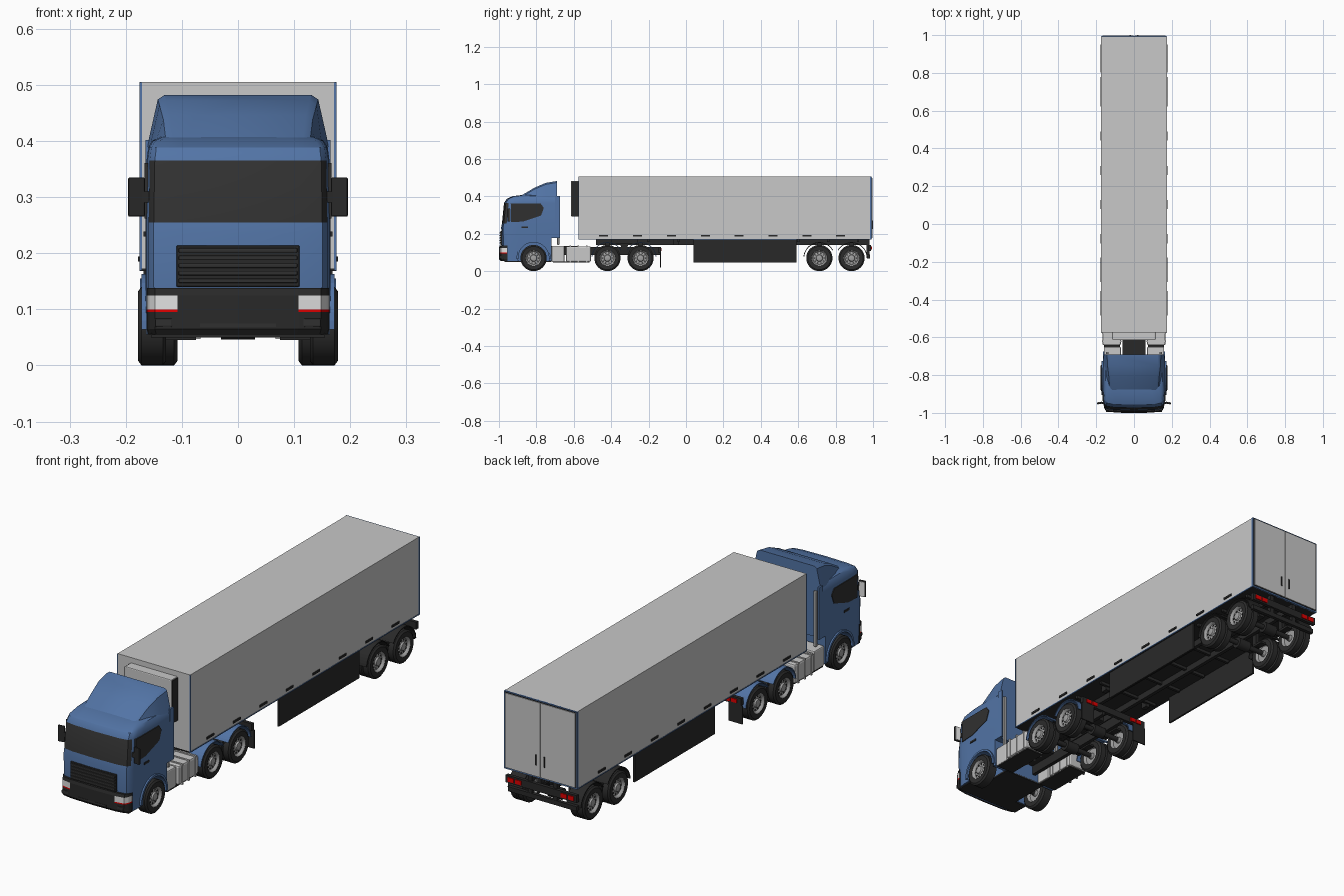
import bpy, bmesh, math
from math import cos, sin, radians, pi

if "Cube" in bpy.data.objects:
    bpy.data.objects.remove(bpy.data.objects["Cube"])


def mat(name, r, g, b):
    m = bpy.data.materials.new(name)
    m.diffuse_color = (r, g, b, 1)
    m.use_nodes = True
    m.node_tree.nodes["Principled BSDF"].inputs["Base Color"].default_value = m.diffuse_color
    return m


BLUE = mat("cab_blue", 0.085, 0.175, 0.38)
GREY = mat("trailer_grey", 0.58, 0.58, 0.58)
DARK = mat("dark_trim", 0.022, 0.022, 0.022)
GLASS = mat("dark_glass", 0.03, 0.03, 0.03)
TYRE = mat("tyre_black", 0.025, 0.025, 0.025)
METAL = mat("rim_metal", 0.36, 0.36, 0.36)
LAMP = mat("lamp_white", 0.75, 0.75, 0.75)
RED = mat("lamp_red", 0.75, 0.0, 0.0)


def finish(name, bm, mats, smooth=False):
    bmesh.ops.recalc_face_normals(bm, faces=bm.faces)
    me = bpy.data.meshes.new(name)
    bm.to_mesh(me)
    bm.free()
    for m in mats:
        me.materials.append(m)
    o = bpy.data.objects.new(name, me)
    bpy.context.collection.objects.link(o)
    if smooth:
        smooth_obj(o)
    return o


def activate(o):
    bpy.ops.object.select_all(action='DESELECT')
    o.select_set(True)
    bpy.context.view_layer.objects.active = o


def smooth_obj(o):
    activate(o)
    bpy.ops.object.shade_smooth_by_angle(angle=radians(32))


def box(name, x, y, z, m, bevel=0):
    bm = bmesh.new()
    bmesh.ops.create_cube(bm, size=1)
    for v in bm.verts:
        v.co = [(a[0] + a[1]) / 2 + c * abs(a[1] - a[0]) for a, c in zip((x, y, z), v.co)]
    if bevel:
        bmesh.ops.bevel(bm, geom=bm.edges[:], offset=bevel, segments=2, affect='EDGES', profile=0.5)
    return finish(name, bm, [m])


def pair(name, x, y, z, m, bevel=0):
    box(name + "_right", x, y, z, m, bevel)
    box(name + "_left", (-x[1], -x[0]), y, z, m, bevel)


def prism(name, pts, x0, x1, m):
    # side profile in (y, z), extruded along x
    bm = bmesh.new()
    f = bm.faces.new([bm.verts.new((x0, y, z)) for y, z in pts])
    r = bmesh.ops.extrude_face_region(bm, geom=[f])
    bmesh.ops.translate(bm, verts=[v for v in r['geom'] if isinstance(v, bmesh.types.BMVert)], vec=(x1 - x0, 0, 0))
    return finish(name, bm, [m])


def bridge(bm, rings, rule=lambda i, j: 0):
    n = len(rings[0])
    for i in range(len(rings) - 1):
        for j in range(n):
            k = (j + 1) % n
            f = bm.faces.new((rings[i][j], rings[i][k], rings[i + 1][k], rings[i + 1][j]))
            f.material_index = rule(i, j)
    bm.faces.new(rings[0]).material_index = rule(0, -1)
    bm.faces.new(rings[-1]).material_index = rule(len(rings) - 2, -1)


def lathe(bm, prof, idx, seg=36, cy=0, cz=0):
    # profile of (x, radius) turned about the x axis
    rings = [[bm.verts.new((x, cy + r * cos(2 * pi * k / seg), cz + r * sin(2 * pi * k / seg)))
              for k in range(seg)] for x, r in prof]
    bridge(bm, rings, lambda i, j: idx[i])


def rod(name, x0, x1, r, y, z, m, seg=20):
    bm = bmesh.new()
    lathe(bm, [(x0, r), (x1, r)], [0], seg, y, z)
    return finish(name, bm, [m], True)


# rounded-nose plan section used by the cab and bumper
NOSE = [(1, .09), (.99, .05), (.965, .025), (.91, .01), (.66, .003), (0, 0)]


def nose_loft(name, levels, mats, rule):
    bm = bmesh.new()
    rings = []
    for z, yf, yb, w in levels:
        half = [(w, yb)] + [(w * fx, min(yf + dy, yb - .001)) for fx, dy in NOSE]
        ring = half + [(-x, y) for x, y in half[-2::-1]]
        rings.append([bm.verts.new((x, y, z)) for x, y in ring])
    bridge(bm, rings, rule)
    return finish(name, bm, mats)


# cab shell with wrapped windscreen
cab = nose_loft("cab_shell", [
    (.055, -.982, -.69, .163), (.14, -.986, -.69, .165), (.235, -.988, -.69, .165),
    (.255, -.984, -.69, .165), (.365, -.973, -.69, .163), (.388, -.957, -.69, .16),
    (.401, -.925, -.69, .152), (.409, -.86, -.69, .135)], [BLUE, GLASS],
    lambda i, j: 1 if i == 3 and 3 <= j <= 8 else 0)
cutters = [rod("arch_cutter", -.3, -.1, .083, -.815, .072, BLUE, 40),
           rod("arch_cutter", .1, .3, .083, -.815, .072, BLUE, 40),
           box("rear_cutter", (-.3, .3), (-.72, -.5), (0, .177), BLUE)]
for c in cutters:
    activate(cab)
    b = cab.modifiers.new("cut", 'BOOLEAN')
    b.operation, b.object, b.solver = 'DIFFERENCE', c, 'EXACT'
    bpy.ops.object.modifier_apply(modifier="cut")
    bpy.data.objects.remove(c)
smooth_obj(cab)

# roof air deflector, lofted front to back
bm = bmesh.new()
rings = [[bm.verts.new((sx * x, y, z)) for sx, x, z in
          ((1, bw, .39), (1, tw, zt - .008), (1, tw - .012, zt), (-1, tw - .012, zt), (-1, tw, zt - .008), (-1, bw, .39))]
         for y, bw, tw, zt in ((-.88, .135, .128, .405), (-.81, .15, .133, .446), (-.75, .157, .14, .472), (-.69, .162, .143, .482))]
bridge(bm, rings)
finish("roof_deflector", bm, [BLUE], True)

# bumper with headlamps and red strips
nose_loft("front_bumper", [(.055, -.992, -.955, .16), (.065, -1, -.955, .163), (.095, -1, -.955, .163),
                           (.1, -1, -.955, .163), (.125, -1, -.955, .163), (.138, -.996, -.955, .163)],
          [DARK, LAMP, RED],
          lambda i, j: (2 if i == 2 else 1) if i in (2, 3) and j in (1, 2, 3, 4, 7, 8, 9, 10) else 0)
box("bumper_slot", (-.068, .068), (-1, -.99), (.068, .075), GLASS)
pair("fog_lamp", (.116, .148), (-.9965, -.98), (.068, .084), GLASS, .003)
box("grille", (-.11, .11), (-.992, -.97), (.14, .214), DARK, .003)
for k in range(5):
    box("grille_slat", (-.106, .106), (-.996, -.985), (.147 + k * .0135, .155 + k * .0135), GLASS, .002)
box("cab_floor", (-.1, .1), (-.97, -.72), (.05, .058), DARK)
box("cab_front_floor", (-.155, .155), (-.97, -.9), (.05, .058), DARK)

# cab side details
for s, side in ((1, "right"), (-1, "left")):
    prism("side_window_" + side, [(-.935, .262), (-.937, .361), (-.777, .361), (-.76, .338), (-.775, .297), (-.87, .265)],
          s * .16, s * .1667, GLASS)
    a = [radians(t) for t in range(-5, 186, 10)]
    prism("arch_lip_" + side, [(-.815 + .091 * cos(t), .072 + .091 * sin(t)) for t in a] +
          [(-.815 + .082 * cos(t), .072 + .082 * sin(t)) for t in reversed(a)], s * .155, s * .172, BLUE)
    m = box("mirror_" + side, (-.015, .015), (-.005, .004), (-.035, .035), DARK, .003)
    m.location, m.rotation_euler = (s * .181, -.948, .3), (0, 0, s * -.15)
    g = box("mirror_glass_" + side, (-.012, .012), (.004, .006), (-.031, .031), LAMP)
    g.location, g.rotation_euler = m.location, m.rotation_euler
pair("mirror_arm", (.155, .17), (-.952, -.942), (.29, .31), DARK)
pair("door_handle", (.16, .168), (-.88, -.845), (.23, .239), DARK)
pair("side_fairing", (.157, .165), (-.7, -.675), (.177, .402), BLUE)
pair("rear_pipe", (.135, .148), (-.689, -.677), (.14, .38), METAL, .003)

# tractor frame, tanks and steps
pair("tractor_rail", (.042, .058), (-.95, -.14), (.085, .13), DARK)
box("frame_deck", (-.062, .062), (-.72, -.58), (.125, .135), DARK)
pair("step_box", (.07, .16), (-.718, -.65), (.05, .135), GREY, .005)
pair("fuel_tank", (.07, .167), (-.642, -.508), (.05, .133), GREY, .008)
for y in (-.62, -.575, -.53):
    pair("tank_strap", (.067, .17), (y - .004, y + .004), (.047, .136), GREY)
pair("tank_underside", (.075, .158), (-.71, -.515), (.045, .052), DARK)
rod("coupling_plate", -.06, .06, .02, -.33, .142, DARK)
box("coupling_table", (-.08, .08), (-.4, -.26), (.145, .17), DARK)
box("tractor_tail_bar", (-.17, .17), (-.15, -.135), (.1, .13), DARK)
for x in (.092, .124):
    pair("tractor_tail_lamp", (x, x + .026), (-.14, -.131), (.107, .123), RED)
pair("mud_flap", (.108, .175), (-.14, -.135), (.02, .1), DARK)


# wheels
def wheel(name, w):
    bm = bmesh.new()
    m = w / 2
    prof = [(0, .012), (.012, .014), (.012, .036), (0, .042), (0, .062), (.006, .07)]
    idx = [1, 1, 1, 0, 0]
    if w > .06:
        prof += [(m - .004, .07), (m - .002, .056), (m + .002, .056), (m + .004, .07)]
        idx += [0] * 4
    prof += [(w - .006, .07), (w, .062), (w - .001, .042), (w - .004, .038), (w - .012, .034),
             (w - .01, .019), (w - .003, .016), (w - .001, .006)]
    idx += [0, 0, 0, 1, 1, 1, 1, 1]
    lathe(bm, prof, idx)
    for k in range(10):
        t = 2 * pi * k / 10
        lathe(bm, [(w - .013, .004), (w - .0095, .004)], [0], 8, .0275 * cos(t), .0275 * sin(t))
    return finish(name, bm, [TYRE, METAL], True)


for y, w in ((-.815, .05), (-.42, .07), (-.243, .07), (.713, .07), (.885, .07)):
    for s, side in ((1, "right"), (-1, "left")):
        o = wheel("wheel_" + side, w)
        o.location = (s * (.178 - w), y, .07)
        o.rotation_euler.z = 0 if s > 0 else pi
    rod("axle", -.13, .13, .011, y, .07, DARK)
    if w > .06:
        rod("axle_housing", -.03, .03, .024, y, .07, DARK)
        pair("spring_mount", (.062, .09), (y - .05, y + .05), (.082, .092), DARK)
        pair("spring_hanger", (.066, .082), (y - .012, y + .012), (.08, .15), DARK)

# mudguards
for y, m, name, r in ((-.42, BLUE, "drive", .081), (-.243, BLUE, "drive", .081),
                      (.713, DARK, "trailer", .081), (.885, DARK, "trailer", .081)):
    first = y in (-.42, .713)
    a = [radians(t) for t in (range(30, 176, 8) if first else range(6, 152, 8))]
    for s in (1, -1):
        prism(name + "_mudguard", [(y + (r + .004) * cos(t), .07 + (r + .004) * sin(t)) for t in a] +
              [(y + r * cos(t), .07 + r * sin(t)) for t in reversed(a)], s * .105, s * .175, m)

# trailer body
box("trailer_box", (-.174, .174), (-.575, .99), (.173, .505), GREY)
box("trailer_floor", (-.172, .172), (-.573, .988), (.168, .174), DARK)
pair("front_corner_trim", (.171, .1755), (-.576, -.571), (.17, .504), BLUE)
pair("bottom_trim", (.172, .1755), (-.575, .99), (.169, .173), BLUE)
box("rear_frame", (-.1755, .1755), (.985, .993), (.168, .505), BLUE)
box("door_seal", (-.171, .171), (.99, .9945), (.174, .501), DARK)
pair("rear_door", (.0015, .168), (.99, .9975), (.177, .498), GREY)
pair("door_latch", (.017, .023), (.995, 1), (.225, .27), DARK)
for k in range(8):
    y = -.44 + k * .181
    pair("side_marker", (.17, .178), (y - .024, y + .024), (.185, .194), DARK)

# cooling unit on the trailer front
box("cooling_unit", (-.112, .112), (-.615, -.57), (.295, .482), GREY, .004)
pair("cooling_unit_side", (.108, .1145), (-.612, -.575), (.293, .478), DARK)

# trailer underside
pair("trailer_rail", (.05, .066), (-.48, .975), (.14, .17), DARK)
for k in range(8):
    y = -.2 + k * .16
    box("cross_member", (-.15, .15), (y - .006, y + .006), (.155, .17), DARK)
pair("side_skirt", (.16, .168), (.04, .59), (.045, .17), DARK)
pair("landing_leg", (.1, .12), (-.07, -.04), (.14, .17), DARK)
box("tail_light_bar", (-.17, .17), (.975, .99), (.108, .14), DARK)
box("underride_bar", (-.165, .165), (.968, .983), (.068, .088), DARK)
pair("tail_bracket", (.05, .07), (.965, .982), (.07, .17), DARK)
for x in (.095, .13):
    pair("trailer_tail_lamp", (x, x + .028), (.985, .994), (.115, .133), RED)
